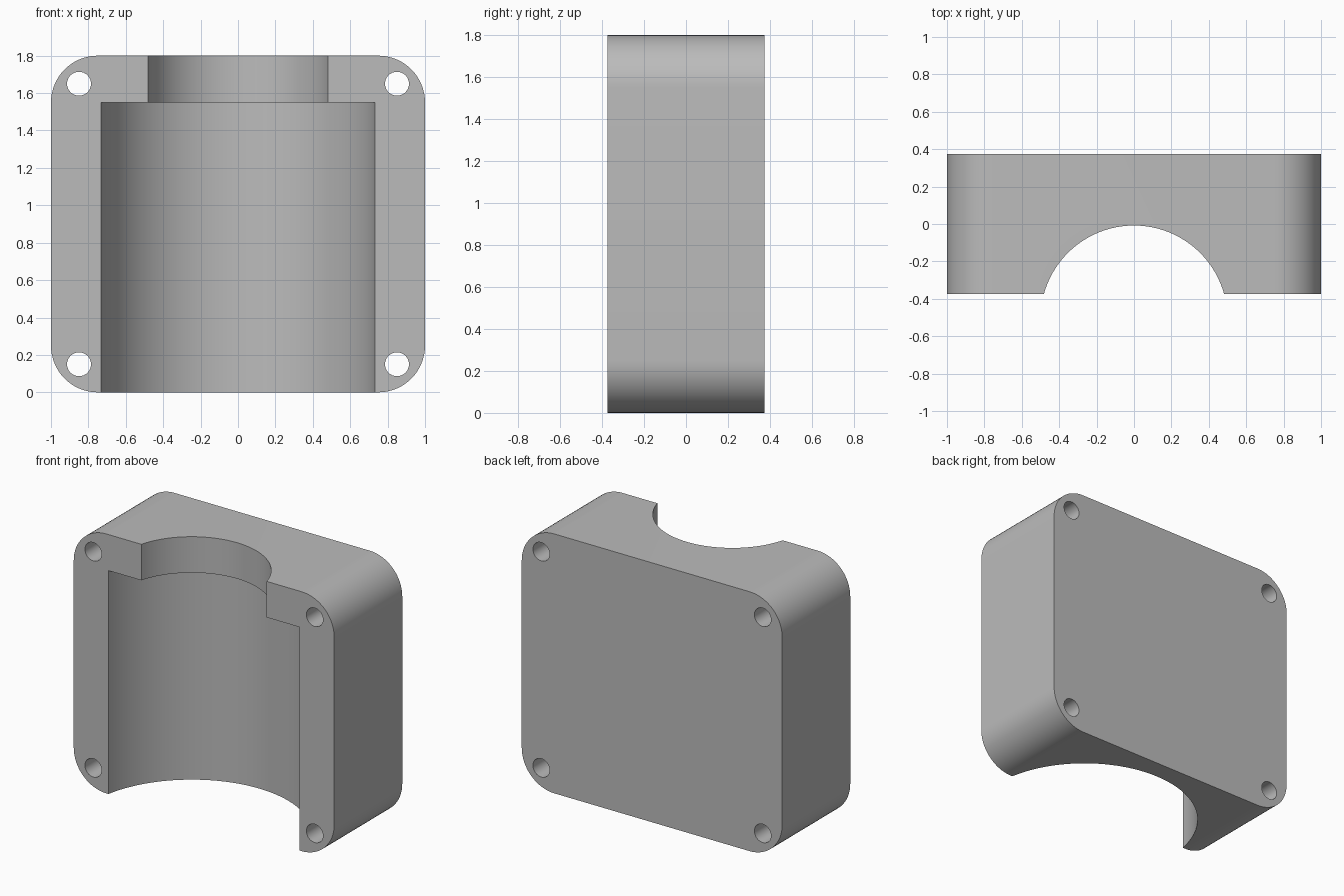
import bpy, bmesh, math
from mathutils import Matrix, Vector

WIDTH, DEPTH, HEIGHT = 2.0, 0.746, 1.8
CORNER = 0.25
BORE_Y = -0.508

default = bpy.data.objects.get("Cube")
if default:
    bpy.data.objects.remove(default, do_unlink=True)

grey = bpy.data.materials.new("plain grey")
grey.use_nodes = True
colour = (0.5, 0.5, 0.5, 1)
grey.diffuse_color = colour
grey.node_tree.nodes["Principled BSDF"].inputs["Base Color"].default_value = colour


def add_object(name, bm):
    bmesh.ops.recalc_face_normals(bm, faces=bm.faces)
    mesh = bpy.data.meshes.new(name)
    bm.to_mesh(mesh)
    bm.free()
    mesh.materials.append(grey)
    obj = bpy.data.objects.new(name, mesh)
    bpy.context.collection.objects.link(obj)
    return obj


def cylinder_cutter(name, radius, length, centre, turn=Matrix(), sides=96):
    bm = bmesh.new()
    bmesh.ops.create_cone(bm, cap_ends=True, segments=sides, radius1=radius,
                          radius2=radius, depth=length,
                          matrix=Matrix.Translation(centre) @ turn)
    obj = add_object(name, bm)
    obj.hide_render = True
    obj.hide_viewport = True
    return obj


# Rounded block: front outline extruded backwards
bm = bmesh.new()
outline = []
steps = 16
corners = [(1, 1), (-1, 1), (-1, -1), (1, -1)]
for i, (sx, sz) in enumerate(corners):
    cx = sx * (WIDTH / 2 - CORNER)
    cz = HEIGHT / 2 + sz * (HEIGHT / 2 - CORNER)
    for k in range(steps + 1):
        a = math.pi / 2 * (i + k / steps)
        outline.append(bm.verts.new((cx + CORNER * math.cos(a), -DEPTH / 2,
                                     cz + CORNER * math.sin(a))))
front = bm.faces.new(outline)
extruded = bmesh.ops.extrude_face_region(bm, geom=[front])
back = [v for v in extruded["geom"] if isinstance(v, bmesh.types.BMVert)]
bmesh.ops.translate(bm, verts=back, vec=(0, DEPTH, 0))
housing = add_object("housing_half", bm)

# Wide bore open at the bottom, narrow bore through the top, corner bolt holes
cutters = [
    cylinder_cutter("wide_bore_cutter", 0.745, 2.05, Vector((0, BORE_Y, 0.525))),
    cylinder_cutter("narrow_bore_cutter", 0.5, 1.0, Vector((0, BORE_Y, 1.6))),
]
across = Matrix.Rotation(math.pi / 2, 4, "X")
for sx, sz in corners:
    cutters.append(cylinder_cutter(
        "bolt_hole_cutter", 0.064, 2 * DEPTH,
        Vector((sx * 0.85, 0, HEIGHT / 2 + sz * 0.75)), across, 32))

for cutter in cutters:
    cut = housing.modifiers.new(cutter.name, "BOOLEAN")
    cut.operation = "DIFFERENCE"
    cut.solver = "EXACT"
    cut.object = cutter

# Apply the cuts, remove the cutters, then smooth the rounded surfaces
bpy.context.view_layer.update()
graph = bpy.context.evaluated_depsgraph_get()
finished = bpy.data.meshes.new_from_object(housing.evaluated_get(graph))
housing.modifiers.clear()
housing.data = finished
for cutter in cutters:
    bpy.data.objects.remove(cutter, do_unlink=True)

bpy.ops.object.select_all(action="DESELECT")
housing.select_set(True)
bpy.context.view_layer.objects.active = housing
bpy.ops.object.shade_smooth_by_angle(angle=math.radians(30))
